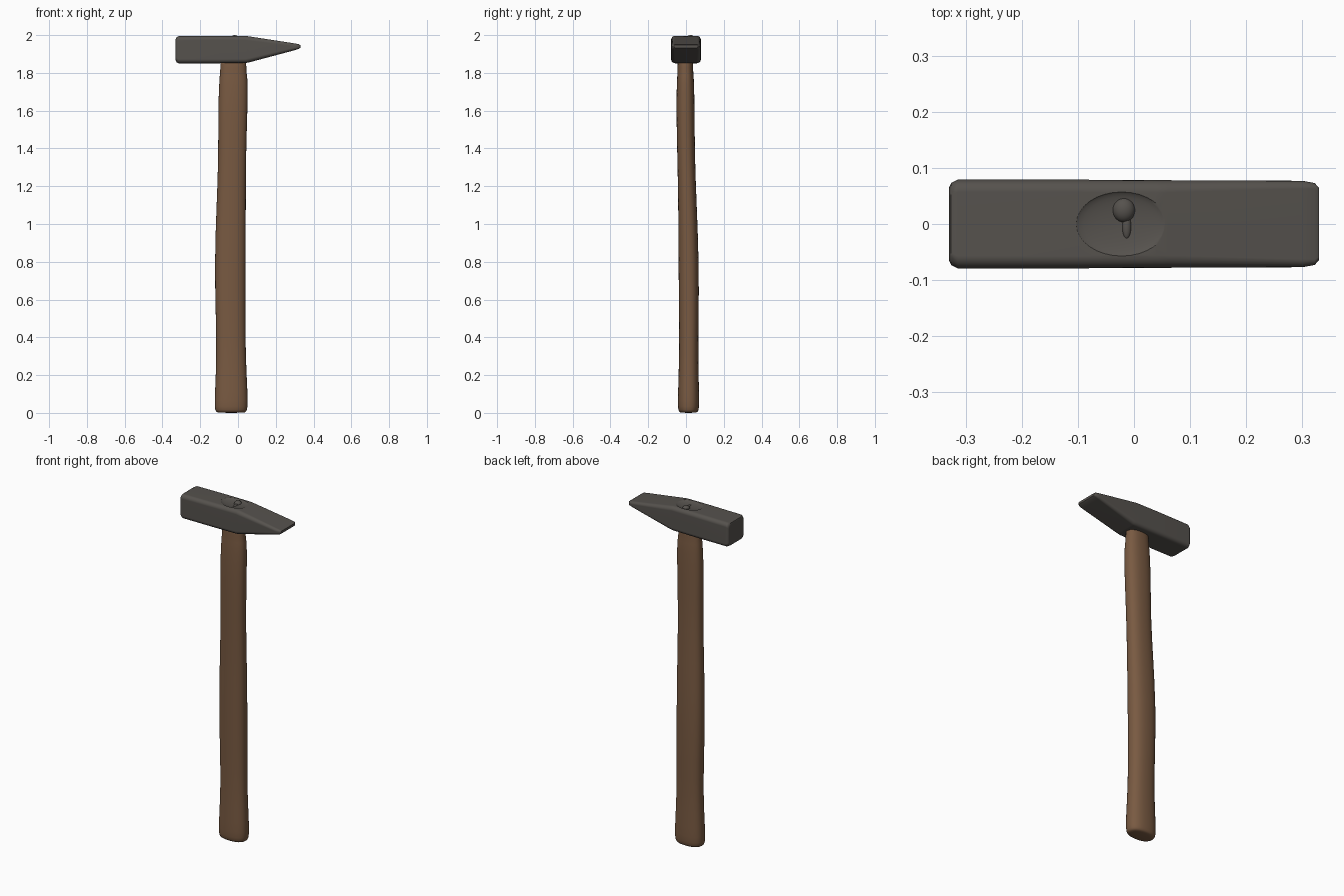
import bpy
import bmesh
from math import cos, sin, pi, copysign, radians

cube = bpy.data.objects.get("Cube")
if cube:
    bpy.data.objects.remove(cube, do_unlink=True)


def make_material(name, color, roughness):
    mat = bpy.data.materials.new(name)
    mat.use_nodes = True
    mat.diffuse_color = color
    shader = mat.node_tree.nodes["Principled BSDF"]
    shader.inputs["Base Color"].default_value = color
    shader.inputs["Roughness"].default_value = roughness
    return mat


steel = make_material("dark steel", (0.092, 0.084, 0.075, 1), 0.6)
wood = make_material("brown wood", (0.19, 0.102, 0.054, 1), 0.7)


def activate(obj):
    bpy.ops.object.select_all(action='DESELECT')
    obj.select_set(True)
    bpy.context.view_layer.objects.active = obj


def smooth(obj, angle):
    activate(obj)
    bpy.ops.object.shade_smooth_by_angle(angle=radians(angle))


def loft(name, rings, mat):
    """Skin a list of equal-length point rings and cap both ends."""
    bm = bmesh.new()
    loops = [[bm.verts.new(p) for p in ring] for ring in rings]
    n = len(loops[0])
    for a, b in zip(loops, loops[1:]):
        for i in range(n):
            j = (i + 1) % n
            bm.faces.new((a[i], a[j], b[j], b[i]))
    bm.faces.new(loops[0])
    bm.faces.new(loops[-1])
    bmesh.ops.recalc_face_normals(bm, faces=bm.faces)
    mesh = bpy.data.meshes.new(name)
    bm.to_mesh(mesh)
    bm.free()
    obj = bpy.data.objects.new(name, mesh)
    bpy.context.collection.objects.link(obj)
    mesh.materials.append(mat)
    return obj


def blob(name, location, scale, mat):
    bpy.ops.mesh.primitive_uv_sphere_add(segments=32, ring_count=16, radius=1, location=location)
    obj = bpy.context.object
    obj.name = name
    obj.scale = scale
    obj.data.materials.append(mat)
    smooth(obj, 60)
    return obj


def oval_ring(z, x0, x1, y0, y1, count=24, power=0.85):
    """Slightly squared oval between the given limits."""
    def coord(v, lo, hi):
        return (lo + hi) / 2 + (hi - lo) / 2 * copysign(abs(v) ** power, v)
    angles = [2 * pi * i / count for i in range(count)]
    return [(coord(cos(a), x0, x1), coord(sin(a), y0, y1), z) for a in angles]


def rounded_ring(x, half, z0, z1, steps=5):
    """Rounded rectangle across the head."""
    r = min(0.022, (z1 - z0) * 0.4)
    mid, tall = (z0 + z1) / 2, (z1 - z0) / 2
    points = []
    for corner, (sy, sz) in enumerate(((1, 1), (-1, 1), (-1, -1), (1, -1))):
        for k in range(steps + 1):
            a = (corner + k / steps) * pi / 2
            points.append((x, sy * (half - r) + r * cos(a), mid + sz * (tall - r) + r * sin(a)))
    return points


# Handle: height, then left/right and front/back limits
handle_profile = [
    (0.0, -0.105, 0.033, -0.026, 0.052),
    (0.006, -0.118, 0.045, -0.038, 0.064),
    (0.025, -0.125, 0.052, -0.044, 0.070),
    (0.1, -0.123, 0.052, -0.043, 0.070),
    (0.3, -0.114, 0.041, -0.036, 0.064),
    (0.5, -0.118, 0.040, -0.037, 0.068),
    (0.8, -0.125, 0.041, -0.040, 0.069),
    (1.1, -0.114, 0.042, -0.041, 0.057),
    (1.35, -0.104, 0.042, -0.046, 0.047),
    (1.6, -0.106, 0.051, -0.052, 0.046),
    (1.75, -0.100, 0.052, -0.049, 0.043),
    (1.79, -0.097, 0.048, -0.046, 0.040),
    (1.81, -0.094, 0.044, -0.045, 0.038),
    (1.93, -0.092, 0.045, -0.044, 0.036),
]
handle = loft("handle", [oval_ring(*row) for row in handle_profile], wood)
sub = handle.modifiers.new("Smooth", 'SUBSURF')
sub.levels = sub.render_levels = 1
smooth(handle, 60)

# Head: blunt striking face on the right, tapering to a wedge on the left
head_profile = [
    (-0.33, 0.064, 1.868, 1.978),
    (-0.326, 0.073, 1.857, 1.988),
    (-0.314, 0.079, 1.851, 1.994),
    (-0.1, 0.079, 1.851, 1.996),
    (0.04, 0.078, 1.852, 1.996),
    (0.06, 0.078, 1.856, 1.993),
    (0.3, 0.077, 1.920, 1.956),
    (0.322, 0.073, 1.927, 1.952),
    (0.33, 0.064, 1.933, 1.947),
]
head = loft("head", [rounded_ring(*row) for row in head_profile], steel)

# Shallow oval dent around the eye of the head
cutter = blob("eye_cutter", (-0.022, 0, 1.998), (0.082, 0.058, 0.013), steel)
activate(head)
dent = head.modifiers.new("Dent", 'BOOLEAN')
dent.operation = 'DIFFERENCE'
dent.object = cutter
bpy.ops.object.modifier_apply(modifier=dent.name)
bpy.data.objects.remove(cutter, do_unlink=True)
smooth(head, 40)
head.modifiers.new("Even shading", 'WEIGHTED_NORMAL').keep_sharp = True

# Wedge pin standing in the dent
blob("wedge_pin", (-0.018, 0.025, 1.984), (0.02, 0.022, 0.016), steel)
blob("wedge_ridge", (-0.013, -0.005, 1.984), (0.008, 0.022, 0.007), steel)
